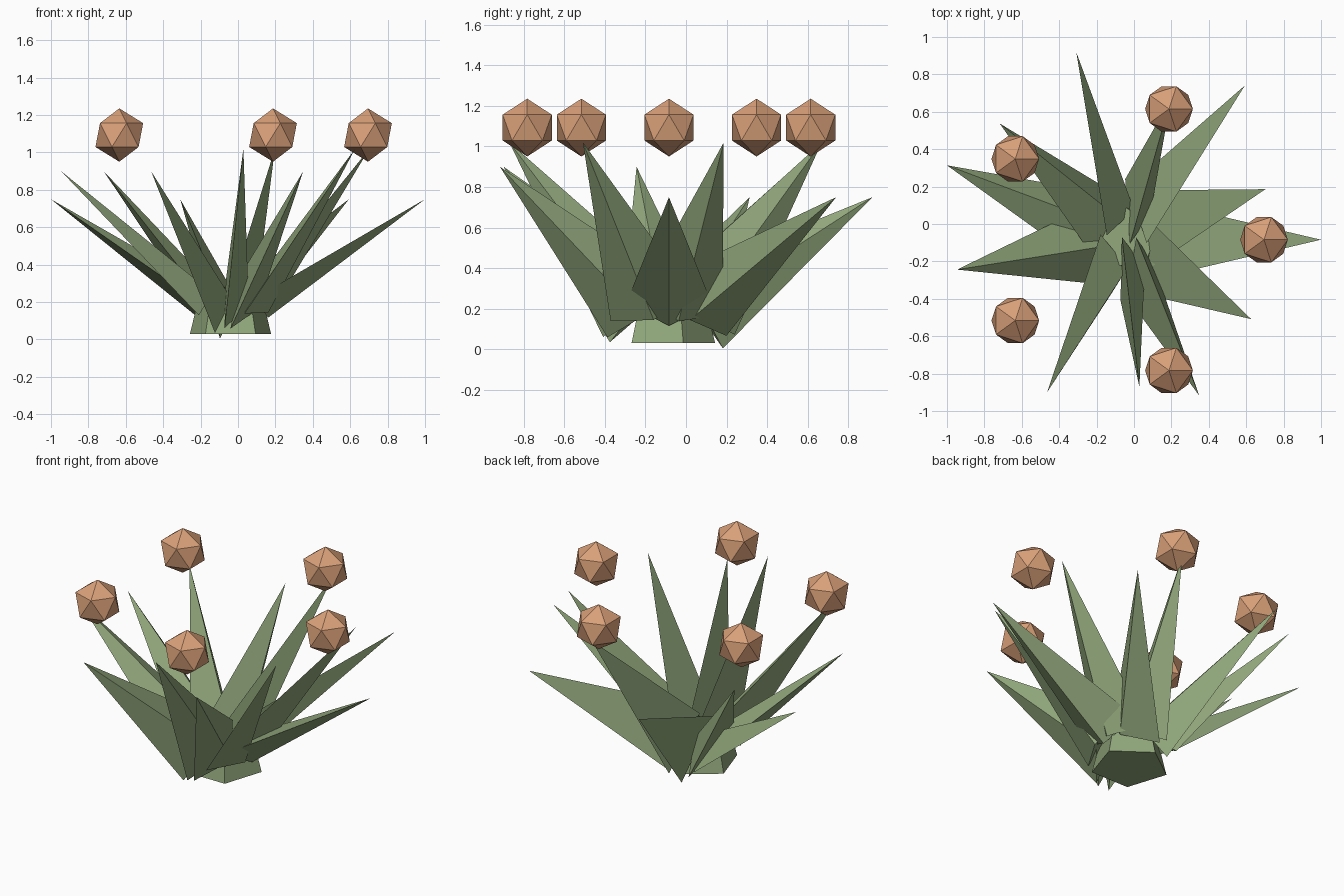
import bpy, bmesh, math
from mathutils import Vector, Matrix

if "Cube" in bpy.data.objects:
    bpy.data.objects.remove(bpy.data.objects["Cube"])

CENTRE = Vector((-0.04, -0.084, 0.0))


def material(name, rgb):
    m = bpy.data.materials.new(name)
    m.diffuse_color = (*rgb, 1.0)
    m.use_nodes = True
    m.node_tree.nodes["Principled BSDF"].inputs["Base Color"].default_value = m.diffuse_color
    return m


green = material("sage green", (0.287, 0.392, 0.202))
orange = material("soft orange", (0.694, 0.352, 0.191))


def add_object(name, bm, mat):
    bmesh.ops.recalc_face_normals(bm, faces=bm.faces[:])
    mesh = bpy.data.meshes.new(name)
    bm.to_mesh(mesh)
    bm.free()
    mesh.materials.append(mat)
    bpy.context.collection.objects.link(bpy.data.objects.new(name, mesh))


def polar(radius, angle, z):
    return CENTRE + Vector((radius * math.cos(angle), radius * math.sin(angle), z))


# Stump: tapered five-sided block, one corner towards the back
bm = bmesh.new()
rings = []
for radius, z in ((0.228, 0.03), (0.17, 0.26)):
    rings.append([bm.verts.new(polar(radius, math.pi / 2 + k * math.tau / 5, z)) for k in range(5)])
for ring in rings:
    bm.faces.new(ring)
for k in range(5):
    j = (k + 1) % 5
    bm.faces.new((rings[0][k], rings[0][j], rings[1][j], rings[1][k]))
add_object("stump", bm, green)

# Leaves: flattened three-sided spikes on a golden-angle spiral, three tilts
TIPS = ((1.0395, 0.75), (0.92, 0.90), (0.79, 1.02))
for i in range(12):
    angle = math.radians(137.5 * i)
    tip = polar(*(TIPS[i % 3][0], angle, TIPS[i % 3][1]))
    base = polar(0.155, angle, 0.187)
    turn = Vector((0, 0, 1)).rotation_difference(tip - base)
    bm = bmesh.new()
    ring = []
    for k in range(3):
        a = k * math.tau / 3
        ring.append(bm.verts.new(base + turn @ Vector((0.084 * math.cos(a), 0.246 * math.sin(a), 0))))
    point = bm.verts.new(tip)
    bm.faces.new(ring)
    for k in range(3):
        bm.faces.new((ring[k], ring[(k + 1) % 3], point))
    add_object(f"leaf_{i + 1}", bm, green)

# Flower heads: five floating twenty-sided balls in a circle
for i in range(5):
    bm = bmesh.new()
    bmesh.ops.create_icosphere(bm, subdivisions=1, radius=0.1425,
                               matrix=Matrix.Translation(polar(0.735, i * math.tau / 5, 1.093)))
    add_object(f"flower_head_{i + 1}", bm, orange)
